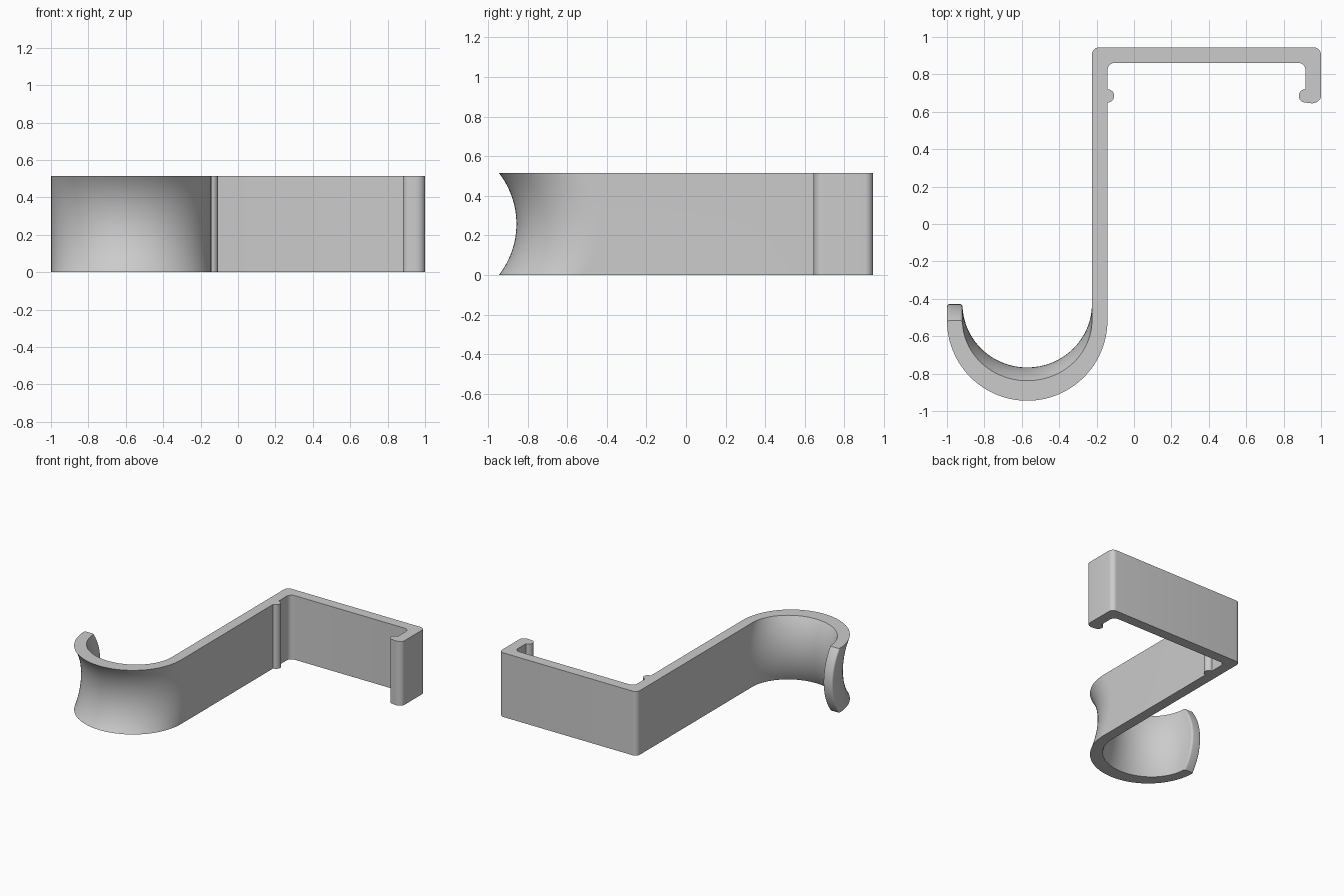
import bpy
import bmesh
from math import cos, sin, pi, sqrt

cube = bpy.data.objects.get("Cube")
if cube:
    bpy.data.objects.remove(cube)

HEIGHT = 0.515
THICK = 0.083          # wall thickness of the bent strip
HOOK_X, HOOK_R = -0.571, 0.429   # centre and outer radius of the hook bend
SADDLE_Y, SADDLE_R = -1.27, 0.42  # centre and radius of the saddle curve
BACK, FRONT = 0.945, -0.945
ROWS = 28
MID = HEIGHT / 2


def arc(x, y, rx, ry, start, end, steps=8):
    """Points on an elliptical arc, with angles in quarter turns."""
    out = []
    for i in range(steps + 1):
        a = (start + (end - start) * i / steps) * pi / 2
        out.append((x + rx * cos(a), y + ry * sin(a)))
    return out


def outline(z):
    """Counter-clockwise outline of the hook at height z."""
    dz = z - MID
    bulge = sqrt(SADDLE_R ** 2 - dz ** 2) - sqrt(SADDLE_R ** 2 - MID ** 2)
    cy = FRONT + HOOK_R + bulge
    rx = HOOK_R - THICK
    ry = cy - (SADDLE_Y + sqrt((SADDLE_R + THICK) ** 2 - dz ** 2))
    wall = HOOK_X + HOOK_R
    r, tip, bead, bead_y = 0.04, 0.014, 0.036, 0.685
    inner_y, inner_x = BACK - THICK, 1 - THICK

    # outer bend, then the shank with its clip bead
    pts = arc(HOOK_X, cy, HOOK_R, HOOK_R, 2, 4, 48)
    pts += arc(wall, bead_y, bead, bead, -1, 1, 12)
    # inside of the bracket
    pts += arc(wall + r, inner_y - r, r, r, 2, 1)
    pts += arc(inner_x - r, inner_y - r, r, r, 1, 0)
    # lip with its bead, then the outside of the bracket
    pts += arc(inner_x, bead_y, bead, bead, 1, 3, 12)
    pts += arc(0.95, bead_y, 0.05, 0.04, 3, 4)
    pts += arc(1 - r, BACK - r, r, r, 0, 1)
    pts += arc(wall - THICK + r, BACK - r, r, r, 1, 2)
    # inner bend and rounded tip
    pts += arc(HOOK_X, cy, rx, ry, 4, 2, 48)
    pts += arc(HOOK_X - rx - tip, cy - tip, tip, tip, 0, 1, 5)[1:]
    pts += arc(HOOK_X - HOOK_R + tip, cy - tip, tip, tip, 1, 2, 5)[:-1]
    return pts


def trimmed_outline(z):
    """Drop bend points that rise above the start of the tip rounding."""
    pts = outline(z)
    tip_y = pts[0][1] - 0.014
    pts[0] = (pts[0][0], tip_y)
    last_inner = len(pts) - 11
    pts[last_inner] = (pts[last_inner][0], tip_y)
    return pts


# Loft the outlines from bottom to top
bm = bmesh.new()
rings = []
for row in range(ROWS + 1):
    z = HEIGHT * row / ROWS
    rings.append([bm.verts.new((x, y, z)) for x, y in trimmed_outline(z)])
count = len(rings[0])
for low, high in zip(rings, rings[1:]):
    for i in range(count):
        j = (i + 1) % count
        bm.faces.new((low[i], low[j], high[j], high[i]))
bm.faces.new(rings[-1])
bm.faces.new(rings[0][::-1])
bmesh.ops.remove_doubles(bm, verts=bm.verts, dist=0.00005)

mesh = bpy.data.meshes.new("saddle_hook")
bm.to_mesh(mesh)
bm.free()
hook = bpy.data.objects.new("saddle_hook", mesh)
bpy.context.collection.objects.link(hook)

# Plain grey plastic
grey = bpy.data.materials.new("light_grey")
grey.use_nodes = True
colour = (0.6, 0.6, 0.6, 1)
grey.diffuse_color = colour
grey.node_tree.nodes["Principled BSDF"].inputs["Base Color"].default_value = colour
mesh.materials.append(grey)

bpy.ops.object.select_all(action="DESELECT")
hook.select_set(True)
bpy.context.view_layer.objects.active = hook
bpy.ops.object.shade_smooth_by_angle(angle=0.5)
